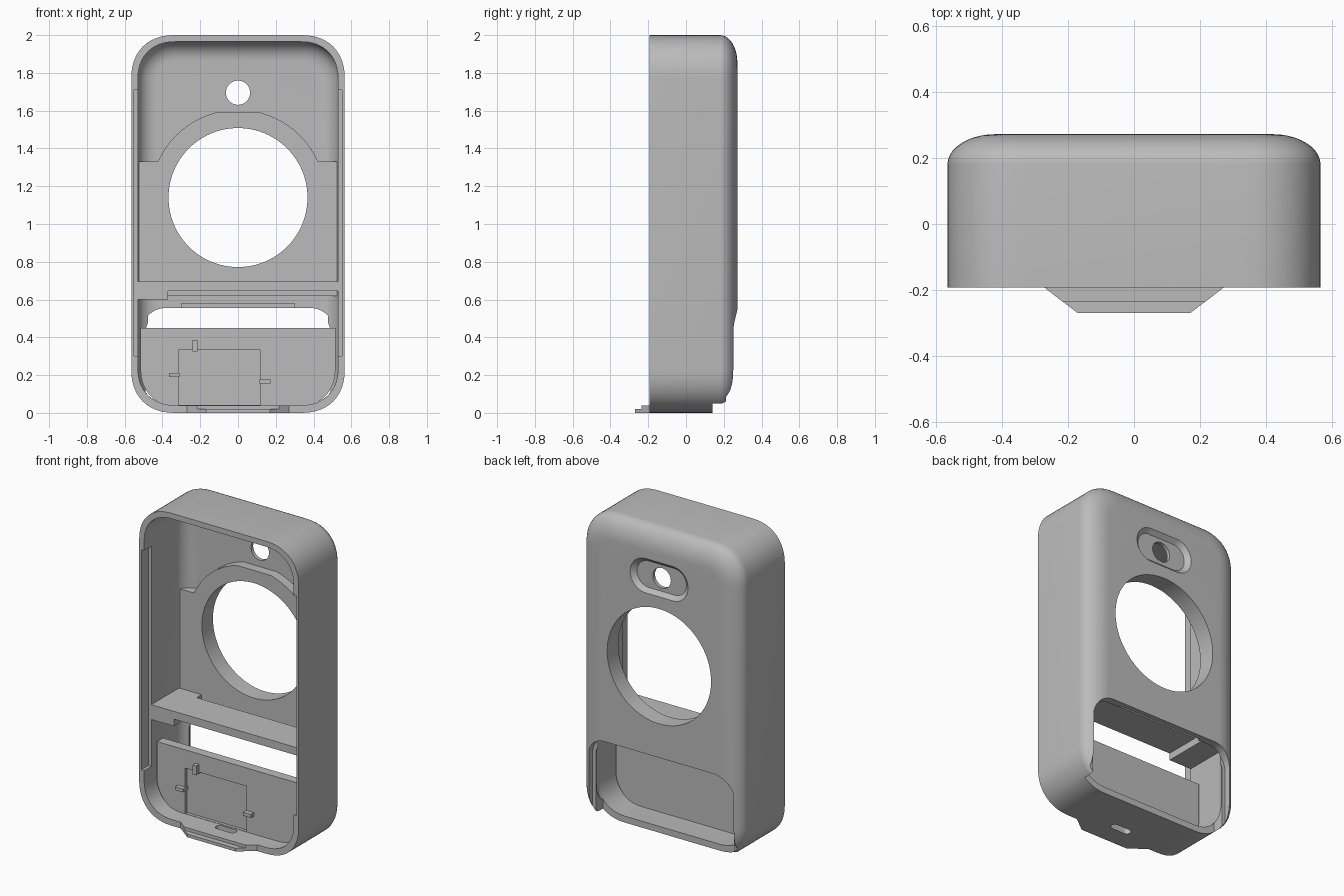
import bpy, bmesh, math

if "Cube" in bpy.data.objects:
    bpy.data.objects.remove(bpy.data.objects["Cube"])

grey = bpy.data.materials.new("plain grey")
grey.diffuse_color = (0.5, 0.5, 0.5, 1)
grey.use_nodes = True
grey.node_tree.nodes["Principled BSDF"].inputs["Base Color"].default_value = grey.diffuse_color


def make(name, rings):
    """Closed solid lofted through equal-length rings of points."""
    bm = bmesh.new()
    vs = [[bm.verts.new(p) for p in r] for r in rings]
    n = len(vs[0])
    for a, b in zip(vs, vs[1:]):
        for i in range(n):
            j = (i + 1) % n
            bm.faces.new((a[i], a[j], b[j], b[i]))
    bm.faces.new(vs[0][::-1])
    bm.faces.new(vs[-1])
    bmesh.ops.recalc_face_normals(bm, faces=bm.faces)
    me = bpy.data.meshes.new(name)
    bm.to_mesh(me)
    bm.free()
    ob = bpy.data.objects.new(name, me)
    bpy.context.collection.objects.link(ob)
    me.materials.append(grey)
    return ob


def outline(x0, x1, z0, z1, r, seg=12, e=2.0):
    """Rounded rectangle as (x, z) points."""
    pts = []
    for k, (cx, cz) in enumerate([(x1 - r, z1 - r), (x0 + r, z1 - r), (x0 + r, z0 + r), (x1 - r, z0 + r)]):
        for i in range(seg + 1):
            a = math.pi / 2 * (k + i / seg)
            c, s = math.cos(a), math.sin(a)
            pts.append((cx + r * math.copysign(abs(c) ** (2 / e), c),
                        cz + r * math.copysign(abs(s) ** (2 / e), s)))
    return pts


def prism(name, pts, y0, y1):
    return make(name, [[(x, y, z) for x, z in pts] for y in (y0, y1)])


def box(name, x0, x1, y0, y1, z0, z1):
    return prism(name, [(x0, z0), (x1, z0), (x1, z1), (x0, z1)], y0, y1)


def tub(name, hx, z0, z1, r, y0, y1, y2, inset):
    """Rounded block with an elliptical fillet around its back edge."""
    steps = [(y0, 0)]
    for i in range(11):
        t = math.pi / 2 * i / 10
        steps.append((y1 + (y2 - y1) * math.sin(t), inset * (1 - math.cos(t))))
    return make(name, [[(x, y, z) for x, z in outline(-hx + d, hx - d, z0 + d, z1 - d, r - d, e=2.25)]
                       for y, d in steps])


def boolean(ob, tool, op='DIFFERENCE'):
    m = ob.modifiers.new("cut", 'BOOLEAN')
    m.operation, m.solver, m.object = op, 'EXACT', tool
    bpy.context.view_layer.objects.active = ob
    bpy.ops.object.modifier_apply(modifier=m.name)
    bpy.data.objects.remove(tool)


def circle(r, z, n=64):
    return [(r * math.cos(2 * math.pi * i / n), z + r * math.sin(2 * math.pi * i / n)) for i in range(n)]


# Hollow shell, open at the front
shell = tub("shell", 0.565, 0, 2, 0.23, -0.193, 0.18, 0.272, 0.145)
boolean(shell, tub("cavity", 0.53, 0.04, 1.965, 0.2, -0.3, 0.13, 0.222, 0.1))

# Thick pad inside the back wall, with shoulders around the round window
R, CZ = 0.465, 1.14
a0, a1 = math.atan2(0.19, 0.42), math.atan2(0.45, 0.12)
arc = [(R * math.cos(a0 + (a1 - a0) * i / 10), CZ + R * math.sin(a0 + (a1 - a0) * i / 10)) for i in range(11)]
right = [(0.535, 0.62), (0.535, 1.33)] + arc
boolean(shell, prism("pad", right + [(-x, z) for x, z in right[::-1]], 0.16, 0.228), 'UNION')

# Round window, small lens hole and its chamfered oval recess
boolean(shell, prism("window", circle(0.368, CZ, 96), 0.0, 0.4))
boolean(shell, prism("lens_hole", circle(0.064, 1.695, 40), 0.0, 0.4))
boolean(shell, make("oval_recess", [[(x, y, z) for x, z in outline(-w, w, 1.695 - h, 1.695 + h, h - 0.001)]
                                    for y, w, h in ((0.245, 0.175, 0.085), (0.272, 0.205, 0.11), (0.35, 0.205, 0.11))]))

# Lower back opening, its shallow outer rebate and the inner notch above it
boolean(shell, prism("opening", outline(-0.49, 0.49, -0.3, 0.54, 0.12), 0.14, 0.4))
boolean(shell, prism("rebate", outline(-0.513, 0.513, -0.3, 0.555, 0.13), 0.212, 0.4))
boolean(shell, box("notch", -0.3, 0.3, 0.1, 0.238, 0.5, 0.58))

# Long grooves inside the front rim
for s in (-1, 1):
    x0, x1 = sorted((s * 0.5, s * 0.55))
    boolean(shell, box("groove", x0, x1, -0.3, -0.12, 0.3, 1.71))

# Slot through the floor
slot = outline(-0.07, 0.07, -0.145, -0.095, 0.0249)
boolean(shell, make("slot", [[(x, y, z) for x, y in slot] for z in (-0.1, 0.1)]))

# Shelf with a thicker left end and a gap behind its long part
shelf_top = [(-0.535, -0.12), (0.535, -0.12), (0.535, 0.11), (-0.37, 0.11), (-0.37, 0.17), (-0.535, 0.17)]
make("shelf", [[(x, y, z) for x, y in shelf_top] for z in (0.645, 0.695)])
box("shelf_block", -0.535, -0.37, -0.12, 0.17, 0.6, 0.646)

# Upright divider with a square pocket and three small clips
low = [p for p in outline(-0.515, 0.515, 0.03, 0.9, 0.19) if p[1] < 0.4]
divider = prism("divider", [(0.515, 0.45), (-0.515, 0.45)] + low, -0.085, -0.025)
boolean(divider, box("pocket", -0.315, 0.12, -0.2, -0.065, 0.042, 0.333))
for name, x0, x1, z0, z1 in (("top_clip", -0.24, -0.215, 0.325, 0.385),
                             ("left_clip", -0.365, -0.31, 0.19, 0.212),
                             ("right_clip", 0.115, 0.172, 0.155, 0.178)):
    box(name, x0, x1, -0.115, -0.06, z0, z1)

# Stepped pull tab at the bottom front
for name, yf, xf, z0, z1 in (("tab_lower", -0.27, 0.17, 0, 0.02), ("tab_upper", -0.235, 0.217, 0.02, 0.04)):
    make(name, [[(-0.272, -0.192, z), (-xf, yf, z), (xf, yf, z), (0.272, -0.192, z)] for z in (z0, z1)])

# Smooth the curved surfaces, keep the edges crisp
bpy.ops.object.select_all(action='DESELECT')
for ob in (shell, divider):
    ob.select_set(True)
bpy.context.view_layer.objects.active = shell
bpy.ops.object.shade_smooth_by_angle(angle=math.radians(30))
